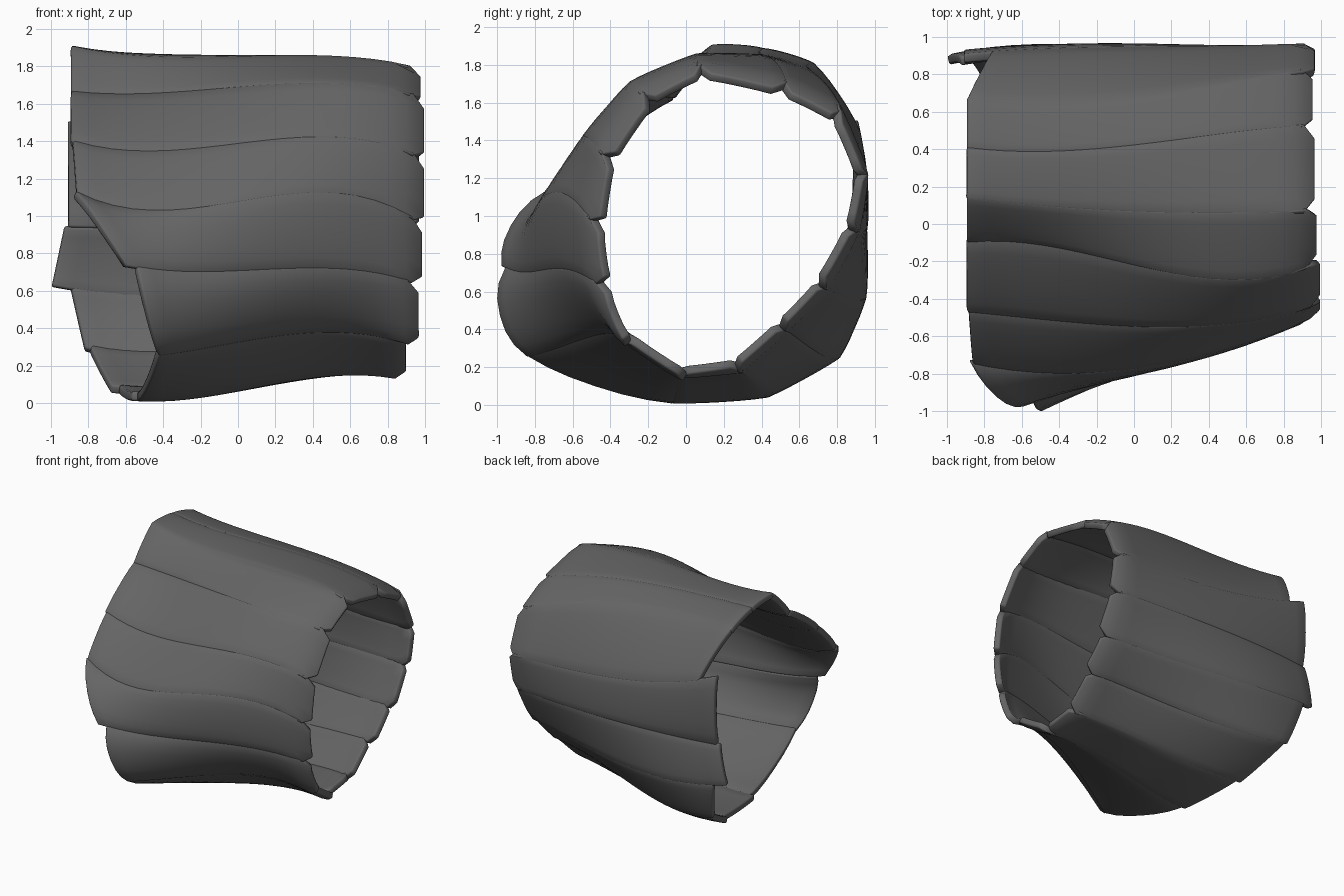
import bpy
import bmesh
from mathutils import Vector

cube = bpy.data.objects.get("Cube")
if cube:
    bpy.data.objects.remove(cube, do_unlink=True)

# One dark grey for the whole cuff
grey = bpy.data.materials.new("dark_grey")
grey.use_nodes = True
color = (0.13, 0.13, 0.13, 1)
grey.diffuse_color = color
grey.node_tree.nodes["Principled BSDF"].inputs["Base Color"].default_value = color

# Seams between staves: (y, z) at each station along x
STATIONS = (-0.9, -0.4, 0.3, 0.95)
SEAMS = {
    "top": ((.14, 1.91), (.09, 1.85), (.06, 1.86), (.07, 1.8)),
    "top_front": ((-.1, 1.67), (-.13, 1.66), (-.28, 1.71), (-.23, 1.65)),
    "upper_front": ((-.47, 1.41), (-.52, 1.35), (-.55, 1.42), (-.45, 1.33)),
    "front": ((-.74, 1.15), (-.8, 1.03), (-.72, 1.12), (-.51, .98)),
    "middle_front": ((-1.1, .85), (-.91, .71), (-.71, .72), (-.47, .64)),
    "lower_front": ((-1.1, .25), (-.83, .26), (-.48, .37), (-.33, .3)),
    "bottom_front": ((-.1, .1), (-.07, .01), (-.05, .12), (-.02, .1)),
    "bottom_back": ((.44, .1), (.43, .04), (.36, .12), (.27, .17)),
    "lower_back": ((.82, .3), (.78, .24), (.62, .33), (.53, .39)),
    "middle_back": ((.92, .61), (.95, .56), (.85, .57), (.74, .62)),
    "back": ((.9, .94), (.95, .93), (.95, .92), (.91, .92)),
    "upper_back": ((.91, 1.5), (.94, 1.34), (.95, 1.24), (.97, 1.22)),
    "high_back": ((.68, 1.81), (.64, 1.79), (.72, 1.72), (.83, 1.55)),
    "top_back": ((.41, 1.89), (.39, 1.86), (.46, 1.83), (.53, 1.7)),
}

# Each stave: x of its right end at both seams, x of its rounded left end, bulge
ENDS = (
    (-.89, -.89, .98, .04), (-.89, -.89, 1, .04), (-.88, -.86, 1, .04),
    (-.87, -.6, .99, .1), (-.54, -.42, .97, .18), (-.42, -.54, .9, .04),
    (-.57, -.64, .85, .02), (-.68, -.8, .87, .02), (-.82, -.9, .91, .04),
    (-1, -.93, .95, .04), (-.91, -.91, .97, .05), (-.76, -.89, .97, .05),
    (-.89, -.89, .96, .04), (-.89, -.89, .97, .04),
)
ACROSS = (0, .16, .32, .5, .68, .84, 1)
ALONG = 18
OVERLAP = 0.008


def seam_point(points, x):
    """Smooth cubic through the four stations of a seam."""
    y = z = 0
    for i, (py, pz) in enumerate(points):
        weight = 1
        for j, station in enumerate(STATIONS):
            if j != i:
                weight *= (x - station) / (STATIONS[i] - station)
        y += weight * py
        z += weight * pz
    return Vector((x, y, z))


def make_stave(name, first, second, ends):
    start_a, start_b, end, fullness = ends
    bm = bmesh.new()
    grid = []
    for u in range(ALONG + 1):
        row = []
        for s in ACROSS:
            start = start_a + (start_b - start_a) * s
            tip = end - (0.06 if s in (0, 1) else 0)
            x = start + (tip - start) * u / ALONG
            a, b = seam_point(first, x), seam_point(second, x)
            side = b - a
            overlap = side.normalized() * OVERLAP * (2 * s - 1)
            outward = Vector((0, side.z, -side.y))
            # Flat-topped bulge that fades toward the rounded end
            bulge = fullness * (1 - abs(2 * s - 1) ** 2.5) * (1 - 0.6 * u / ALONG)
            # The tip curls gently inward
            curl = 0.03 * max(0, (x - end + 0.06) / 0.06)
            point = a + side * s + overlap + outward * bulge - outward.normalized() * curl
            row.append(bm.verts.new(point))
        grid.append(row)
    for low, high in zip(grid, grid[1:]):
        for v in range(len(ACROSS) - 1):
            bm.faces.new((low[v], low[v + 1], high[v + 1], high[v]))
    mesh = bpy.data.meshes.new(name)
    bm.to_mesh(mesh)
    bm.free()
    mesh.materials.append(grey)
    stave = bpy.data.objects.new(name, mesh)
    bpy.context.collection.objects.link(stave)

    # Plank thickness and softened edges
    solid = stave.modifiers.new("thickness", "SOLIDIFY")
    solid.thickness = 0.05
    solid.offset = -1
    bevel = stave.modifiers.new("soft_edges", "BEVEL")
    bevel.width = 0.012
    bevel.segments = 2
    bevel.limit_method = "ANGLE"
    bevel.angle_limit = 0.9
    bpy.ops.object.select_all(action="DESELECT")
    stave.select_set(True)
    bpy.context.view_layer.objects.active = stave
    bpy.ops.object.shade_smooth_by_angle(angle=0.7)


# Ring of staves
names = list(SEAMS)
for i, name in enumerate(names):
    following = names[(i + 1) % len(names)]
    make_stave(name + "_stave", SEAMS[name], SEAMS[following], ENDS[i])
